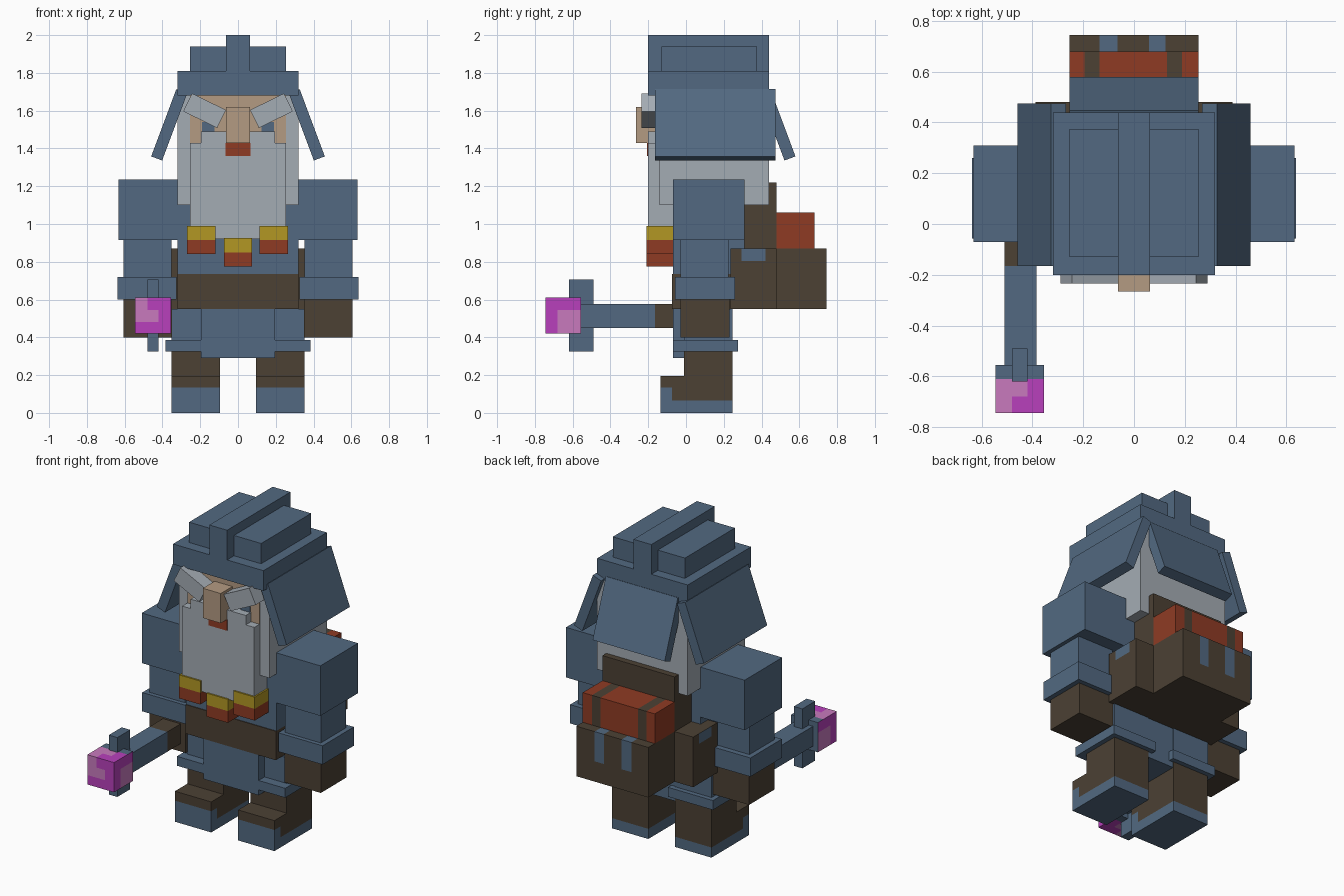
import bpy, bmesh, math
from mathutils import Vector, Matrix

if "Cube" in bpy.data.objects:
    bpy.data.objects.remove(bpy.data.objects["Cube"])


def material(name, r, g, b):
    m = bpy.data.materials.new(name)
    lin = [(c / 255 / 12.92 if c < 11 else ((c / 255 + 0.055) / 1.055) ** 2.4) for c in (r, g, b)]
    m.diffuse_color = (*lin, 1)
    m.use_nodes = True
    m.node_tree.nodes["Principled BSDF"].inputs["Base Color"].default_value = m.diffuse_color
    return m


BLUE = material("slate_blue", 82, 105, 129)
BROWN = material("dark_brown", 76, 65, 52)
GREY = material("hair_grey", 164, 172, 180)
SKIN = material("skin", 180, 155, 130)
RED = material("brick_red", 143, 59, 36)
GOLD = material("gold", 178, 151, 36)
MAGENTA = material("magenta", 184, 64, 188)
PINK = material("pink", 200, 122, 190)


def box(name, x, y, z, mats, cuts=(), rule=None, tilt=None):
    """Box from ranges; cuts are (axis, value) planes, rule picks a material per face."""
    lo, hi = Vector((x[0], y[0], z[0])), Vector((x[1], y[1], z[1]))
    mid, size = (lo + hi) / 2, hi - lo
    bm = bmesh.new()
    bmesh.ops.create_cube(bm, size=1, matrix=Matrix.Translation(mid) @ Matrix.Diagonal((*size, 1)))
    for axis, value in cuts:
        n = Vector((0, 0, 0))
        n[axis] = 1
        bmesh.ops.bisect_plane(bm, geom=bm.verts[:] + bm.edges[:] + bm.faces[:],
                               plane_co=n * value, plane_no=n)
    bm.normal_update()
    if rule:
        for f in bm.faces:
            f.material_index = rule(f.calc_center_median(), f.normal)
    if tilt:
        bmesh.ops.rotate(bm, verts=bm.verts, cent=mid,
                         matrix=Matrix.Rotation(math.radians(tilt[1]), 3, tilt[0]))
    me = bpy.data.meshes.new(name)
    bm.to_mesh(me)
    bm.free()
    for m in (mats if isinstance(mats, (list, tuple)) else [mats]):
        me.materials.append(m)
    ob = bpy.data.objects.new(name, me)
    bpy.context.collection.objects.link(ob)
    return ob


def side(s, a, b):
    """x range on the chosen side of the body."""
    return (a, b) if s > 0 else (-b, -a)


# Hat
box("hat_brim", (-.32, .32), (-.20, .44), (1.68, 1.81), BLUE)
box("hat_crown", (-.255, .255), (-.13, .375), (1.81, 1.94), BLUE)
box("hat_ridge", (-.063, .063), (-.20, .44), (1.81, 2.0), BLUE)
box("hat_back_flap", (-.255, .255), (.453, .515), (1.335, 1.715), BLUE, tilt=('X', 20.5))

# Head and beard
box("hair", (-.32, .32), (-.14, .44), (1.10, 1.68), GREY)
box("face", (-.255, .255), (-.147, -.139), (1.40, 1.68), SKIN)
box("beard", (-.255, .255), (-.20, -.07), (.92, 1.43), GREY)
box("moustache", (-.195, .195), (-.20, -.14), (1.43, 1.49), GREY)
box("nose", (-.063, .063), (-.265, -.14), (1.43, 1.62), SKIN)
box("mouth", (-.065, .065), (-.206, -.199), (1.36, 1.43), RED)

# Torso, tabard and belt
box("torso", (-.32, .32), (-.07, .31), (.735, 1.20), BLUE)
box("belt", (-.32, .32), (-.075, .31), (.55, .735), BROWN)
box("tabard", (-.195, .195), (-.07, .24), (.29, .55), BLUE)

# Beard beads
for name, cx, top in (("left", -.195, .99), ("middle", 0, .925), ("right", .19, .99)):
    box("bead_" + name, (cx - .075, cx + .075), (-.21, -.07), (top - .15, top), [GOLD, RED],
        [(2, top - .075)],
        lambda c, n, t=top: int(c.z < t - .076 or n.z < -.5))


def boot_rule(c, n):
    if n.z < -.5:
        return 1
    if n.z > .5:
        return 0
    if abs(n.y) > .5 and c.y < 0:
        return int(c.z < .135)
    return int(c.z < .065 or (c.y < -.075 and c.z < .135))


for s, tag in ((-1, "left"), (1, "right")):
    # Head details
    box("hat_flap_" + tag, side(s, .333, .395), (-.165, .475), (1.335, 1.715), BLUE,
        tilt=('Y', -20.5 * s))
    box("brow_" + tag, side(s, .077, .277), (-.235, -.14), (1.547, 1.653), GREY,
        tilt=('Y', -26 * s))
    box("eye_" + tag, side(s, .125, .19), (-.152, -.146), (1.485, 1.54), BLUE)
    # Arms
    box("shoulder_" + tag, side(s, .255, .632), (-.07, .31), (.915, 1.235), BLUE)
    box("sleeve_" + tag, side(s, .353, .607), (-.03, .225), (.72, .915), BLUE)
    box("cuff_" + tag, side(s, .325, .638), (-.057, .26), (.60, .72), BLUE)
    box("hand_" + tag, side(s, .35, .607), (-.03, .23), (.40, .60), BROWN)
    # Legs and boots
    box("thigh_" + tag, side(s, .095, .353), (-.01, .245), (.38, .55), BLUE)
    box("boot_cuff_" + tag, side(s, .065, .383), (-.07, .275), (.325, .385), BLUE)
    box("boot_shaft_" + tag, side(s, .095, .352), (-.01, .245), (.19, .33), BROWN)
    box("boot_" + tag, side(s, .095, .352), (-.135, .245), (0, .195), [BROWN, BLUE],
        [(2, .065), (2, .135), (1, -.075)], boot_rule)
    # Backpack side pocket with a painted corner
    box("side_pocket_" + tag, side(s, .25, .387), (.235, .48), (.55, .87), [BROWN, BLUE],
        [(1, .295), (1, .42), (2, .805)],
        lambda c, n: int(abs(n.x) > .5 and .295 < c.y < .42 and c.z > .805))

# Backpack
box("pack_frame", (-.255, .255), (.31, .48), (.55, 1.22), [BROWN, BLUE],
    [(1, .37), (2, 1.10)],
    lambda c, n: int(abs(n.x) > .5 and c.y < .37 and c.z > 1.10))


def strap(c):
    return -.135 < c.x < -.065 or .06 < c.x < .125


box("pack_bag", (-.255, .255), (.48, .745), (.55, .87), [BROWN, BLUE],
    [(0, -.135), (0, -.065), (0, .06), (0, .125), (2, .68), (1, .68)],
    lambda c, n: int(strap(c) and ((n.y > .5 and c.z > .68) or (n.z > .5 and c.y > .68))))
box("bedroll", (-.255, .255), (.48, .68), (.87, 1.06), [RED, BROWN],
    [(0, -.195), (0, -.135), (0, .13), (0, .19)],
    lambda c, n: int(abs(n.x) < .5 and (-.195 < c.x < -.135 or .13 < c.x < .19)))

# Staff held forward in the left hand
box("staff", (-.51, -.385), (-.58, -.03), (.45, .577), [BLUE, BROWN], [(1, -.165)],
    lambda c, n: int(c.y > -.165))
box("staff_prongs", (-.48, -.42), (-.62, -.49), (.325, .705), BLUE)


def gem_rule(c, n):
    if n.y > .5 or (c.y > -.61 and abs(n.z) > .5):
        return 2
    if abs(n.z) > .5:
        return int(c.x < -.48 or (c.x < -.42 and c.y > -.68))
    if abs(n.x) > .5:
        return int(c.y > -.68 and c.z < .545 and c.y < -.58)
    return int((c.x < -.42 and c.z < .545 and c.x > -.53 and c.z > .48) or (c.x < -.48 and c.z > .48))


box("gem", (-.545, -.355), (-.745, -.555), (.42, .61), [MAGENTA, PINK, BLUE],
    [(0, -.48), (0, -.42), (1, -.68), (1, -.61), (2, .48), (2, .545)], gem_rule)
